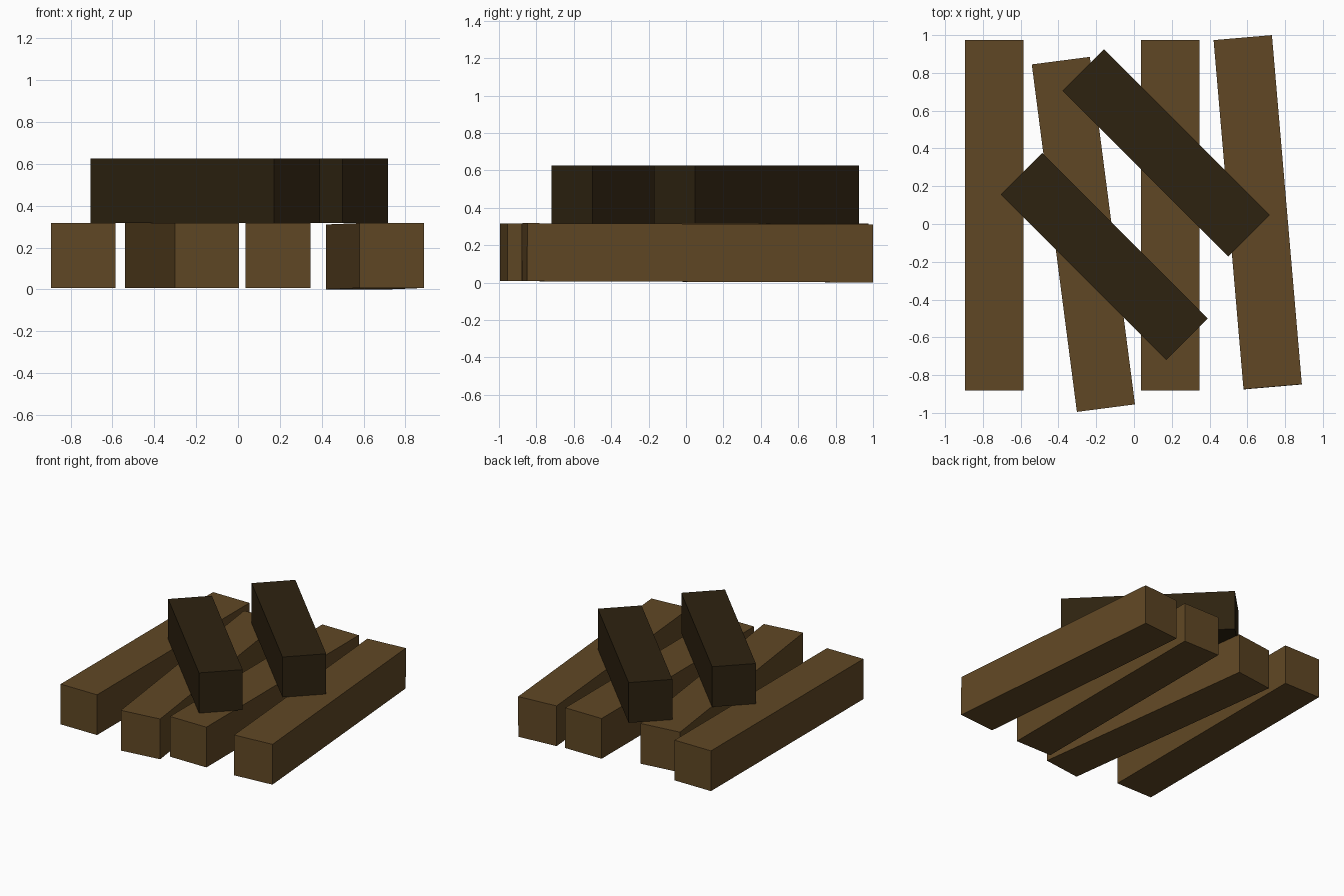
import bpy
from math import radians

cube = bpy.data.objects.get("Cube")
if cube:
    bpy.data.objects.remove(cube, do_unlink=True)


def material(name, colour):
    mat = bpy.data.materials.new(name)
    mat.use_nodes = True
    mat.diffuse_color = (*colour, 1)
    mat.node_tree.nodes["Principled BSDF"].inputs["Base Color"].default_value = (*colour, 1)
    return mat


brown = material("brown wood", (0.118, 0.064, 0.018))
dark = material("dark wood", (0.027, 0.016, 0.005))

THICK = 0.31


def beam(name, x, y, z, length, turn, mat, tilt=0):
    """Square beam lying along y, turned about z and tilted about its width."""
    bpy.ops.mesh.primitive_cube_add(size=1, location=(x, y, z),
                                    rotation=(radians(tilt), 0, radians(turn)))
    obj = bpy.context.object
    obj.name = name
    obj.scale = (THICK, length, THICK)
    bpy.ops.object.transform_apply(location=False, rotation=False, scale=True)
    obj.data.materials.append(mat)
    return obj


# Bottom layer of long beams
LOW = 0.162
beam("right_long_beam", -0.74, 0.047, LOW, 1.855, 0, brown)
beam("right_middle_long_beam", -0.268, -0.055, LOW, 1.855, 7.4, brown)
beam("left_middle_long_beam", 0.192, 0.047, LOW, 1.855, 0, brown)
beam("left_long_beam", 0.655, 0.062, 0.159, 1.855, 4.9, brown, tilt=-0.2)

# Two short dark beams laid diagonally on top
HIGH = LOW + THICK
beam("back_short_beam", 0.17, 0.377, HIGH, 1.24, 45, dark)
beam("front_short_beam", -0.157, -0.172, HIGH, 1.24, 45, dark)
